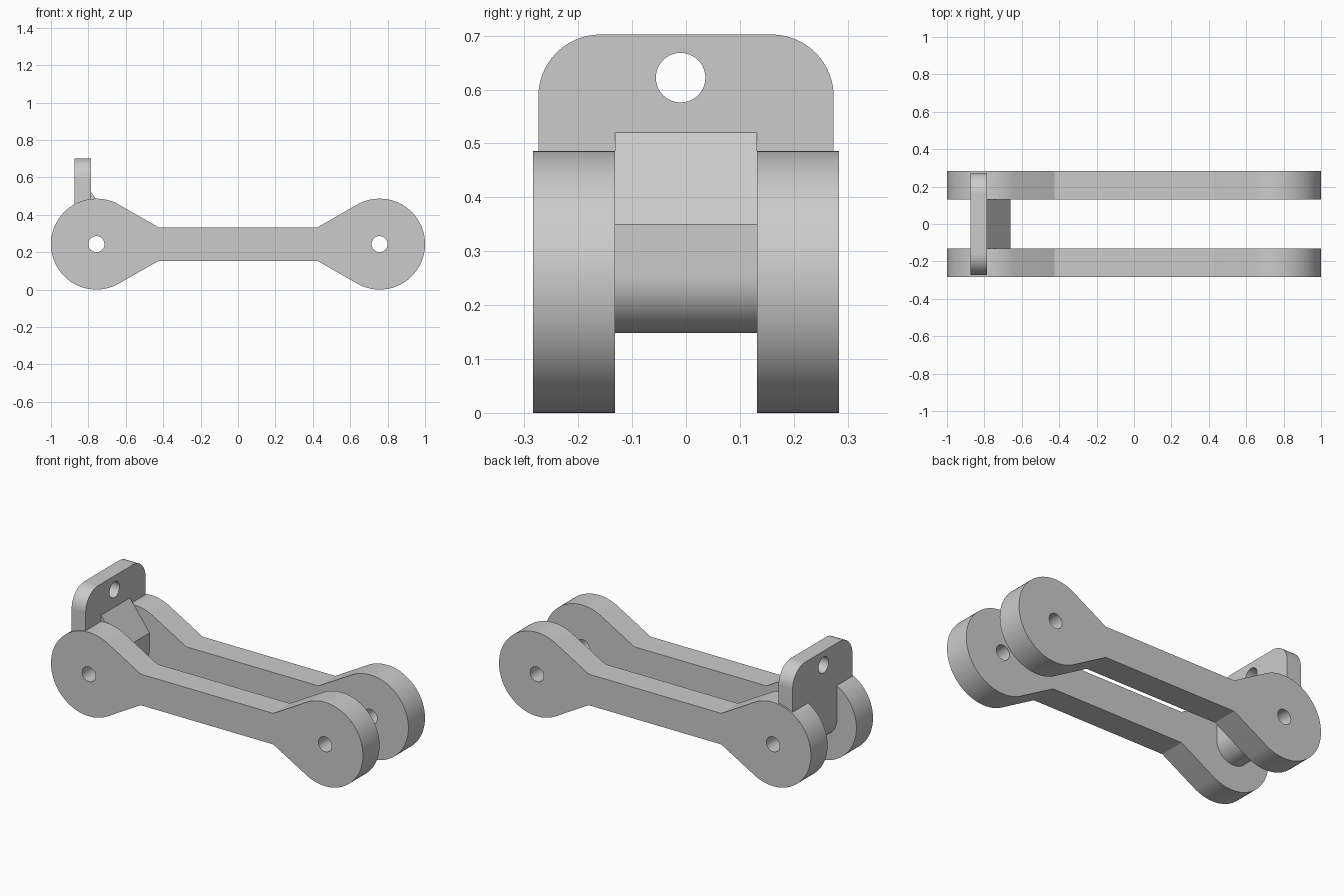
import bpy, bmesh
from math import sin, cos, radians, pi
from mathutils import Vector

cube = bpy.data.objects.get("Cube")
if cube:
    bpy.data.objects.remove(cube)

grey = bpy.data.materials.new("plain grey")
grey.use_nodes = True
colour = (0.6, 0.6, 0.6, 1)
grey.diffuse_color = colour
grey.node_tree.nodes["Principled BSDF"].inputs["Base Color"].default_value = colour


def arc(cx, cy, r, start, end, n=24):
    """Points along an arc, angles in degrees."""
    angles = [radians(start + (end - start) * i / n) for i in range(n + 1)]
    return [(cx + r * cos(a), cy + r * sin(a)) for a in angles]


def circle(cx, cy, r):
    return arc(cx, cy, r, 0, 360, 40)[:-1]


def extrude_profile(name, loops, to_3d, depth):
    """Fill an outline with holes and extrude it along depth."""
    bm = bmesh.new()
    for loop in loops:
        verts = [bm.verts.new(to_3d(u, v)) for u, v in loop]
        for a, b in zip(verts, verts[1:] + verts[:1]):
            bm.edges.new((a, b))
    bmesh.ops.triangle_fill(bm, edges=bm.edges[:], use_beauty=True)
    result = bmesh.ops.extrude_face_region(bm, geom=bm.faces[:], use_keep_orig=True)
    moved = [g for g in result["geom"] if isinstance(g, bmesh.types.BMVert)]
    bmesh.ops.translate(bm, verts=moved, vec=Vector(depth))
    bmesh.ops.recalc_face_normals(bm, faces=bm.faces[:])
    mesh = bpy.data.meshes.new(name)
    bm.to_mesh(mesh)
    bm.free()
    mesh.materials.append(grey)
    obj = bpy.data.objects.new(name, mesh)
    bpy.context.collection.objects.link(obj)
    bpy.ops.object.select_all(action="DESELECT")
    obj.select_set(True)
    bpy.context.view_layer.objects.active = obj
    bpy.ops.object.shade_smooth_by_angle(angle=radians(25))
    return obj


# Shared dimensions of the two link plates
pin_x, pin_z, end_r, hole_r = 0.757, 0.243, 0.243, 0.043
waist_x, waist_h, tangent = 0.425, 0.09, 62
inner, thick = 0.132, 0.152

# Link plates: round ends tapering to a narrow straight waist
outline = arc(pin_x, pin_z, end_r, tangent - 180, 180 - tangent, 64)
outline += [(waist_x, pin_z + waist_h), (-waist_x, pin_z + waist_h)]
outline += arc(-pin_x, pin_z, end_r, tangent, 360 - tangent, 64)
outline += [(-waist_x, pin_z - waist_h), (waist_x, pin_z - waist_h)]
# the right-hand arc runs between the two taper tangents
outline[:65] = arc(pin_x, pin_z, end_r, tangent - 180, 180 - tangent, 64)
holes = [circle(s * pin_x, pin_z, hole_r) for s in (-1, 1)]
for name, y in (("front_link_plate", -inner - thick), ("back_link_plate", inner)):
    extrude_profile(name, [outline] + holes, lambda u, v: (u, y, v), (0, thick, 0))

# Bracket neck: rounded foot on the pin, sloped shoulder under the head
back_x, face_x, nose_x = -0.875, -0.785, -0.66
foot_r = (nose_x - back_x) / 2
neck = arc((back_x + nose_x) / 2, 0.148 + foot_r, foot_r, 180, 360, 32)
neck += [(nose_x, 0.35), (face_x, 0.52), (face_x, 0.42), (back_x, 0.42)]
extrude_profile("bracket_neck", [neck, circle(-pin_x, pin_z, hole_r)],
                lambda u, v: (u, -inner, v), (0, 2 * inner, 0))

# Bracket head: upright tab with rounded top corners and an eye hole
half, top, corner = 0.274, 0.702, 0.115
head = [(-half, 0.42), (half, 0.42)]
head += arc(half - corner, top - corner, corner, 0, 90)
head += arc(corner - half, top - corner, corner, 90, 180)
extrude_profile("bracket_head", [head, circle(-0.01, 0.622, 0.046)],
                lambda u, v: (back_x, u, v), (face_x - back_x, 0, 0))
